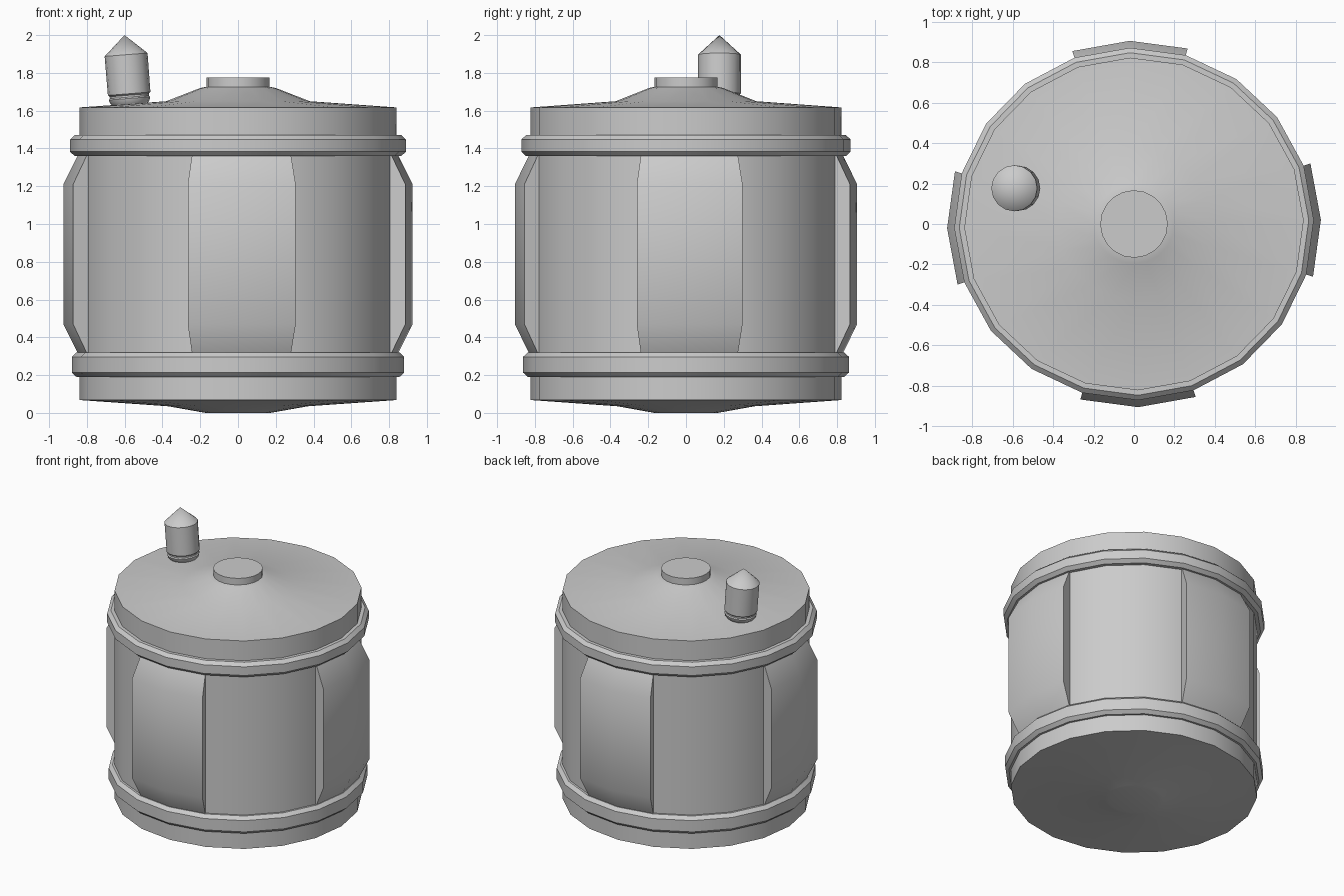
import bpy, bmesh, math
from mathutils import Matrix

if "Cube" in bpy.data.objects:
    bpy.data.objects.remove(bpy.data.objects["Cube"])

TURN = math.radians(1.3)   # slight twist of the 20-sided tank
SQUASH = 0.98              # tank is a little narrower in y


def finish(name, bm, matrix=None):
    bmesh.ops.recalc_face_normals(bm, faces=bm.faces[:])
    if matrix:
        bm.transform(matrix)
    mesh = bpy.data.meshes.new(name)
    bm.to_mesh(mesh)
    bm.free()
    obj = bpy.data.objects.new(name, mesh)
    bpy.context.collection.objects.link(obj)
    bpy.ops.object.select_all(action='DESELECT')
    obj.select_set(True)
    bpy.context.view_layer.objects.active = obj
    bpy.ops.object.shade_smooth_by_angle(angle=math.radians(30))
    return obj


def lathe(name, profile, sides=20, closed=False, matrix=None):
    """Spin (radius, z) points; ends are capped, or joined when closed."""
    bm = bmesh.new()
    rings = []
    for r, z in profile:
        if r == 0:
            rings.append([bm.verts.new((0, 0, z))] * sides)
        else:
            angles = [2 * math.pi * i / sides for i in range(sides)]
            rings.append([bm.verts.new((r * math.cos(a), r * math.sin(a), z)) for a in angles])
    pairs = list(zip(rings, rings[1:]))
    if closed:
        pairs.append((rings[-1], rings[0]))
    for low, high in pairs:
        for i in range(sides):
            j = (i + 1) % sides
            corners = [low[i], low[j], high[j], high[i]]
            bm.faces.new(list(dict.fromkeys(corners)))
    if not closed:
        for ring in (rings[0], rings[-1]):
            if len(set(ring)) > 1:
                bm.faces.new(ring)
    return finish(name, bm, matrix)


tank_matrix = Matrix.Diagonal((1, SQUASH, 1, 1)) @ Matrix.Rotation(TURN, 4, 'Z')

# Tank shell with shallow domed ends
lathe("tank_body", [(0.17, 0.0), (0.20, 0.005), (0.37, 0.035), (0.84, 0.068),
                    (0.84, 1.617), (0.38, 1.65), (0.20, 1.72), (0.15, 1.73)],
      matrix=tank_matrix)

# Filler cap
lathe("filler_cap", [(0.167, 1.725), (0.167, 1.775)], matrix=Matrix.Rotation(TURN, 4, 'Z'))

# Chamfered hoops
for name, r, z0, z1 in (("lower_hoop", 0.88, 0.19, 0.32), ("upper_hoop", 0.89, 1.36, 1.47)):
    lathe(name, [(0.82, z0), (r - 0.025, z0), (r, z0 + 0.023), (r, z1 - 0.023),
                 (r - 0.025, z1), (0.82, z1)], closed=True, matrix=tank_matrix)

# Four raised side panels with sloped ends, each two facets wide
outline = [(0.80, 0.32), (0.85, 0.32), (0.925, 0.47), (0.925, 1.21), (0.85, 1.36), (0.80, 1.36)]
for k, name in enumerate(("right_panel", "back_panel", "left_panel", "front_panel")):
    bm = bmesh.new()
    cols = []
    for step in (-1, 0, 1):
        a = math.radians(90 * k + 18 * step)
        cols.append([bm.verts.new((r * math.cos(a), r * math.sin(a), z)) for r, z in outline])
    n = len(outline)
    for left, right in zip(cols, cols[1:]):
        for i in range(n):
            j = (i + 1) % n
            bm.faces.new((left[i], right[i], right[j], left[j]))
    bm.faces.new(cols[0])
    bm.faces.new(cols[2])
    finish(name, bm, tank_matrix)

# Leaning vent pipe with a grooved foot and pointed cap
lean = Matrix.Translation((-0.572, 0.177, 1.635)) @ Matrix.Rotation(math.radians(-4.5), 4, 'Y')
lathe("vent_pipe", [(0.09, -0.005), (0.105, 0.012), (0.11, 0.03), (0.104, 0.037),
                    (0.104, 0.047), (0.113, 0.055), (0.114, 0.262), (0, 0.366)],
      sides=16, matrix=lean)
